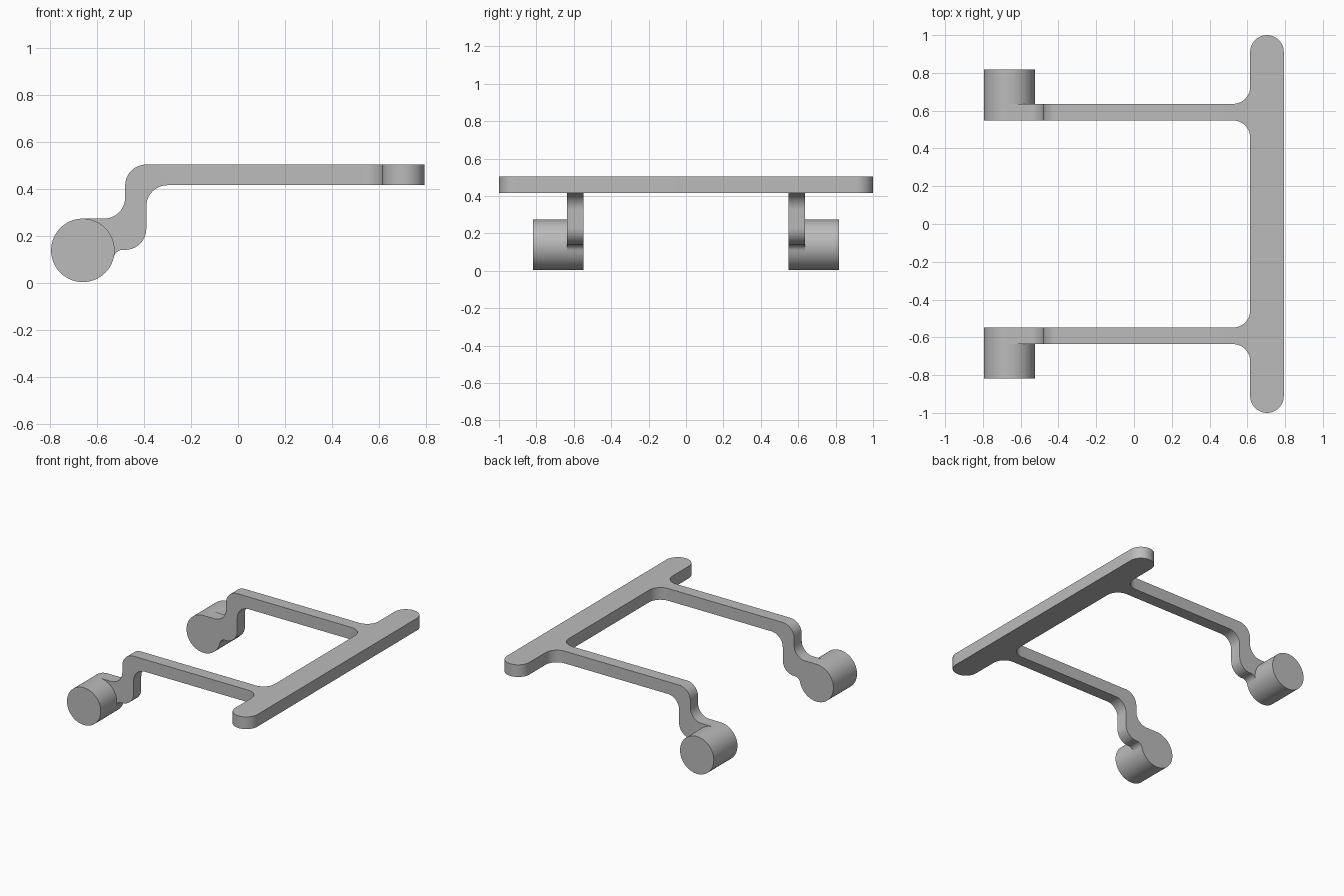
import bpy, bmesh
from math import sin, cos, radians
from mathutils import Vector

if "Cube" in bpy.data.objects:
    bpy.data.objects.remove(bpy.data.objects["Cube"], do_unlink=True)

grey = bpy.data.materials.new("plain_grey")
grey.use_nodes = True
colour = (0.5, 0.5, 0.5, 1)
grey.diffuse_color = colour
grey.node_tree.nodes["Principled BSDF"].inputs["Base Color"].default_value = colour

TOP, BOTTOM = 0.503, 0.415        # frame thickness
INNER, OUTER = 0.548, 0.636       # arm sides
HUB_END = 0.818
JOINT = 0.525                     # where the arm meets the bar fillets
FILLET = 0.09
HUB_X, HUB_R = -0.66, 0.135


def arc(cx, cy, r, start, end, steps=12):
    angles = [radians(start + (end - start) * i / steps) for i in range(steps + 1)]
    return [(cx + r * cos(a), cy + r * sin(a)) for a in angles]


def extrude(bm, points, offset):
    """Close a loop of points and sweep it into a solid."""
    face = bm.faces.new([bm.verts.new(p) for p in points])
    swept = bmesh.ops.extrude_face_region(bm, geom=[face], use_keep_orig=True)
    verts = [v for v in swept["geom"] if isinstance(v, bmesh.types.BMVert)]
    bmesh.ops.translate(bm, verts=verts, vec=Vector(offset))


def finish(bm, name):
    bmesh.ops.recalc_face_normals(bm, faces=bm.faces[:])
    mesh = bpy.data.meshes.new(name)
    bm.to_mesh(mesh)
    bm.free()
    mesh.materials.append(grey)
    obj = bpy.data.objects.new(name, mesh)
    bpy.context.collection.objects.link(obj)
    bpy.ops.object.select_all(action="DESELECT")
    obj.select_set(True)
    bpy.context.view_layer.objects.active = obj
    bpy.ops.object.shade_smooth_by_angle(angle=radians(30))


# Crossbar outline, with round ends and filleted arm roots
half = arc(0.704, 0.911, 0.089, 0, 180, 24)
half += arc(JOINT, OUTER + FILLET, FILLET, 0, -90)
half += arc(JOINT, INNER - FILLET, FILLET, 90, 0)
bar = half + [(x, -y) for x, y in reversed(half)]

# Arm side profile: straight, step down, round hub end
arm = [(JOINT, TOP)]
arm += arc(-0.39, TOP - FILLET, FILLET, 90, 180)
arm += arc(-0.57, 0.363, FILLET, 0, -90)
arm += arc(HUB_X, 0.138, HUB_R, 90, 347.4, 40)
arm += arc(-0.49, 0.1, 0.04, 167.4, 90, 8)
arm += arc(-0.48, 0.23, FILLET, 270, 360)
arm += arc(-0.3, BOTTOM - FILLET, FILLET, 180, 90)
arm += [(JOINT, BOTTOM)]

# Frame: crossbar and both arms welded into one skin
bm = bmesh.new()
extrude(bm, [(x, y, BOTTOM) for x, y in bar], (0, 0, TOP - BOTTOM))
for side in (-1, 1):
    extrude(bm, [(x, side * INNER, z) for x, z in arm], (0, side * (OUTER - INNER), 0))
bmesh.ops.remove_doubles(bm, verts=bm.verts[:], dist=0.0005)
inside = [f for f in bm.faces if all(abs(v.co.x - JOINT) < 0.001 for v in f.verts)]
bmesh.ops.delete(bm, geom=inside, context="FACES_ONLY")
finish(bm, "frame")

# Round pegs on the outside of each arm end
for side, name in ((-1, "front_peg"), (1, "back_peg")):
    bm = bmesh.new()
    circle = arc(HUB_X, 0.138, HUB_R, 0, 360, 56)[:-1]
    extrude(bm, [(x, side * OUTER, z) for x, z in circle], (0, side * (HUB_END - OUTER), 0))
    finish(bm, name)
